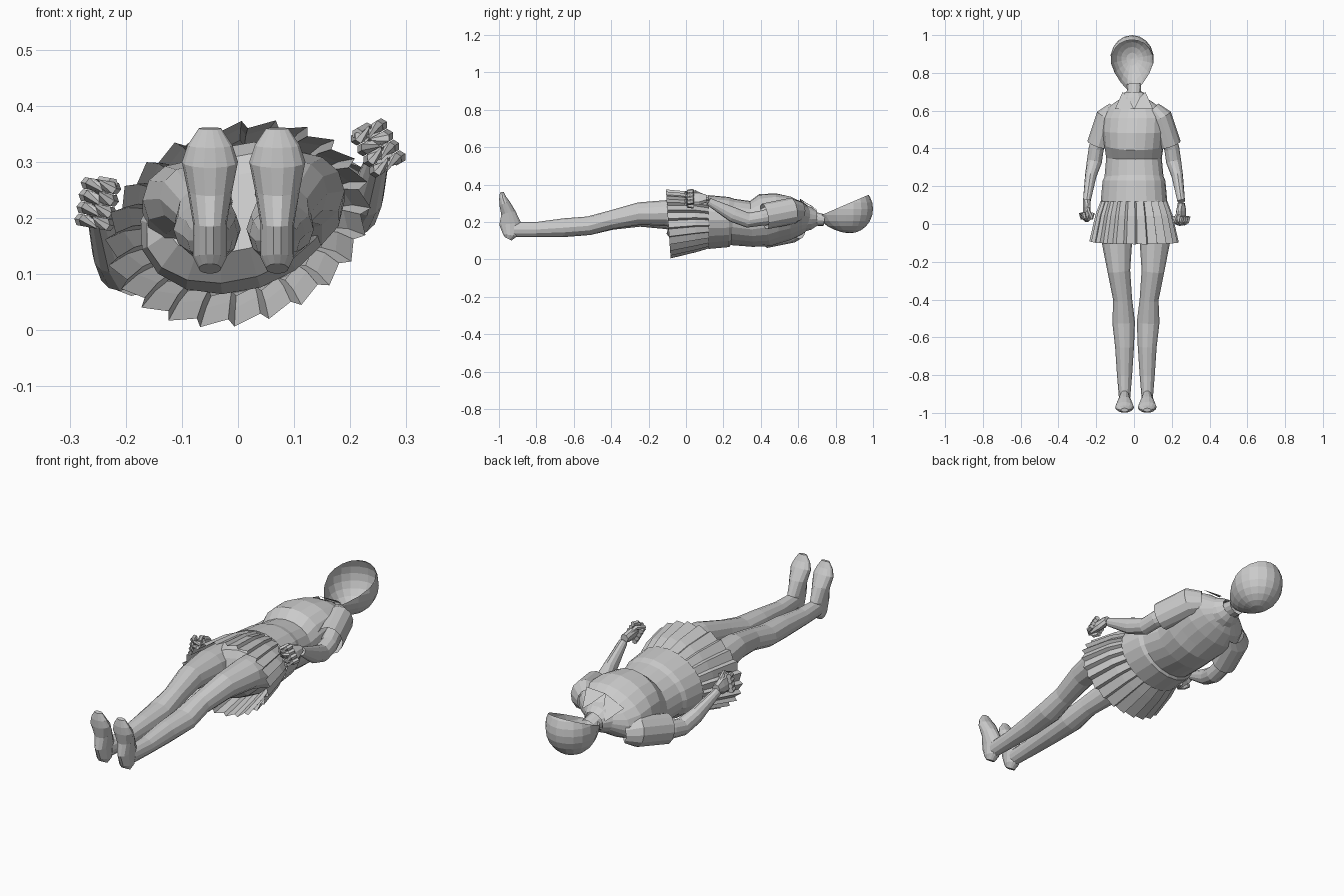
import bpy, bmesh
from math import sin, cos, pi, radians
from mathutils import Vector

if "Cube" in bpy.data.objects:
    bpy.data.objects.remove(bpy.data.objects["Cube"], do_unlink=True)

# One plain colour for the whole figure
colour = (.6, .6, .6, 1)
grey = bpy.data.materials.new("plain_grey")
grey.use_nodes = True
grey.diffuse_color = colour
grey.node_tree.nodes["Principled BSDF"].inputs["Base Color"].default_value = colour

body_roll = radians(18)   # the figure lies rolled towards its right
side_lift = .05           # so its left arm lies higher than its right
sides = {"left": 1, "right": -1}


def finish(name, bm):
    """Turn a bmesh into a named, flat-shaded object."""
    bmesh.ops.recalc_face_normals(bm, faces=bm.faces)
    mesh = bpy.data.meshes.new(name)
    bm.to_mesh(mesh)
    bm.free()
    mesh.materials.append(grey)
    part = bpy.data.objects.new(name, mesh)
    bpy.context.collection.objects.link(part)


def circle(count):
    return [(2 * pi * i / count, 1) for i in range(count)]


def pleats(count, depth):
    """Closed outline with a wide face and a narrow step in each pleat."""
    outline = []
    for i in range(count):
        outline.append((2 * pi * i / count, 1 + depth))
        outline.append((2 * pi * (i + .8) / count, 1 - depth))
    return outline


def tube(name, rows, outline=circle(12), roll=0, caps=True):
    """Skin rings of (x, y, z, side radius, up radius) square to their path."""
    bm = bmesh.new()
    centres = [Vector(row[:3]) for row in rows]
    last = len(rows) - 1
    rings = []
    for i, (centre, row) in enumerate(zip(centres, rows)):
        along = (centres[min(i + 1, last)] - centres[max(i - 1, 0)]).normalized()
        across = Vector((cos(roll), 0, sin(roll)))
        across = (across - along * across.dot(along)).normalized()
        up = along.cross(across)
        width, depth = row[3:]
        rings.append([bm.verts.new(centre + across * width * scale * cos(angle)
                                   + up * depth * scale * sin(angle))
                      for angle, scale in outline])
    for ring, following in zip(rings, rings[1:]):
        for k in range(len(outline)):
            bm.faces.new((ring[k - 1], ring[k], following[k], following[k - 1]))
    if caps:
        bm.faces.new(rings[0])
        bm.faces.new(rings[-1])
    finish(name, bm)


def trunk(name, rows, outline, caps=False):
    """Rolled tube on the body's centre line, from (y, z, width, depth)."""
    tube(name, [(0, *row) for row in rows], outline, body_roll, caps)


# Head: hollow back shell, tapered to the neck and cut open at the face
bm = bmesh.new()
bmesh.ops.create_uvsphere(bm, u_segments=18, v_segments=12, radius=1)
for vert in bm.verts:
    x, y, z = vert.co
    taper = min(0, y) ** 2
    vert.co = (.115 * x * (1 - taper / 3) - .01,
               .875 + y / 8 - .06 * taper,
               .27 + .13 * z)
bmesh.ops.bisect_plane(bm, geom=bm.verts[:] + bm.edges[:] + bm.faces[:],
                       plane_co=(0, .8, .27), plane_no=(0, -.43, 1), clear_outer=True)
finish("head_shell", bm)

# Neck, shirt and collar
trunk("neck", [(.6, .21, .06, .05), (.67, .22, .04, .04), (.74, .21, .04, .03)], circle(12))
trunk("shirt", [(.12, .2, .18, .14), (.23, .2, .17, .13), (.25, .2, .16, .12),
                (.35, .19, .15, .12), (.42, .21, .16, .14), (.49, .22, .17, .13),
                (.56, .22, .17, .11), (.62, .22, .14, .08), (.68, .22, .05, .04)], circle(20))
trunk("collar", [(.63, .22, .1, .07), (.67, .22, .07, .06), (.7, .22, .05, .04)], circle(14))

# Pleated skirt over the hips
trunk("skirt", [(.13, .2, .17, .13), (.05, .2, .2, .15), (-.095, .19, .233, .172)],
      pleats(24, .04))
trunk("hips", [(.12, .2, .16, .12), (.02, .2, .18, .13), (-.05, .2, .17, .11),
               (-.08, .21, .13, .07)], circle(16), caps=True)

# Shared limb rows: x outwards, y, z, side radius, up radius
leg = [(.1, .02, .22, .08, .09), (.1, -.1, .24, .08, .07), (.09, -.25, .24, .06, .06),
       (.07, -.4, .21, .05, .05), (.065, -.52, .18, .06, .05), (.06, -.65, .17, .05, .05),
       (.06, -.8, .16, .04, .04), (.06, -.92, .16, .03, .04)]
foot = [(-.95, .11, .02, .02), (-.94, .13, .03, .04), (-.94, .19, .03, .06),
        (-.95, .25, .04, .04), (-.97, .3, .05, .03), (-.98, .33, .04, .02),
        (-.985, .36, .02, .01)]
sleeve = [(.1, .61, .21, .04, .05), (.14, .57, .21, .06, .07), (.19, .42, .18, .06, .07)]
arm = [(.16, .51, .19, .04, .05), (.2, .4, .17, .04, .04), (.21, .33, .16, .04, .04),
       (.23, .25, .19, .03, .04), (.25, .12, .26, .02, .02)]


def fist(label, side, centre, lean):
    """Palm, four curled fingers and a thumb around a knuckle line."""
    knuckles = Vector((-sin(lean), 0, cos(lean)))
    outward = Vector((cos(lean), 0, sin(lean))) * side
    forward = Vector((0, -1, 0))

    def digit(name, start, steps, size):
        tube(f"{label}_{name}", [(*(start + step), size, size) for step in steps],
             circle(6), lean)

    tube(f"{label}_palm", [(*(centre - forward * .07), .02, .02),
                           (*(centre - forward * .03), .02, .04),
                           (*(centre + forward * .03), .02, .04)], circle(8), lean)
    curl = [outward * .025 * cos(pi * i / 4) + forward * .04 * sin(pi * i / 4)
            for i in range(5)]
    for i in range(4):
        digit(f"finger_{i + 1}", centre + knuckles * (i - 1.5) * .022, curl, .012)
    digit("thumb", centre + knuckles * .04,
          [forward * -.04 - knuckles * .02, forward * -.01, forward * .03 - outward * .02], .011)


for label, side in sides.items():
    # Legs and feet, both set slightly towards the left
    shift = .01
    lift = side * .01
    tube(f"{label}_leg", [(side * x + shift, y, z + lift * max(0, 1 + 2 * y), width, depth)
                          for x, y, z, width, depth in leg])
    tube(f"{label}_foot", [(side * .06 + shift, *row) for row in foot], circle(14))

    # Arms and sleeves
    for part, rows in (("sleeve", sleeve), ("arm", arm)):
        tube(f"{label}_{part}", [(side * x, y, z + side * side_lift, width, depth)
                                 for x, y, z, width, depth in rows], caps=part == "arm")
    fist(f"{label}_hand", side, Vector((side * .25, .05 - side * .01, .275 + side * side_lift)),
         radians(10 + side * 20))

    # Pointed collar lapel lying on the chest
    bm = bmesh.new()
    corners = [(0, .61, .32), (.1, .61, .3), (.06, .7, .25), (.03, .67, .28)]
    bm.faces.new([bm.verts.new((side * x, y, z + side * x / 4)) for x, y, z in corners])
    finish(f"{label}_lapel", bm)
